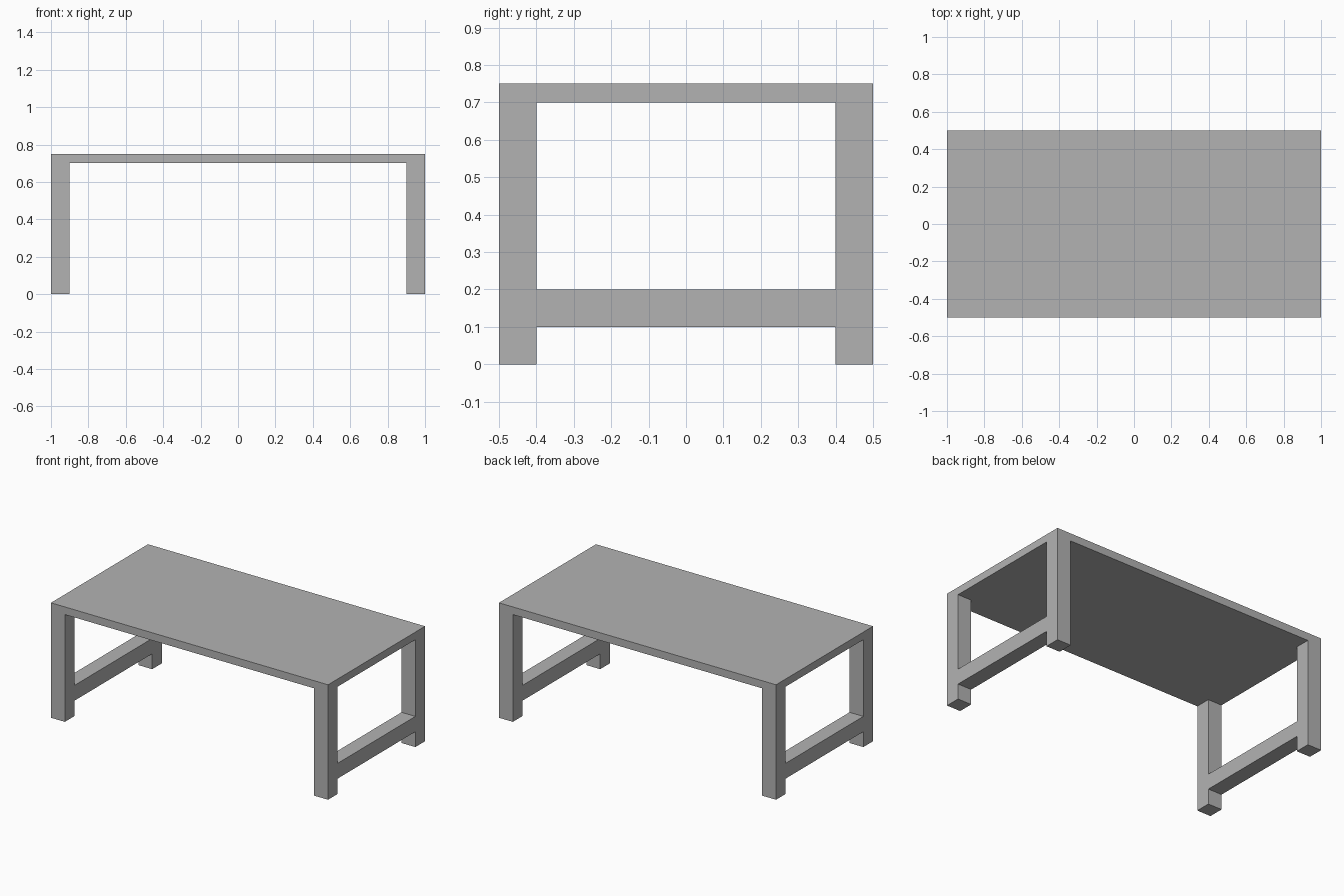
import bpy

cube = bpy.data.objects.get("Cube")
if cube:
    bpy.data.objects.remove(cube, do_unlink=True)

# Overall dimensions
LENGTH, DEPTH, HEIGHT = 2.0, 1.0, 0.75
TOP = 0.05      # tabletop thickness
POST = 0.1      # leg and stretcher thickness
RAIL_Z = 0.15   # stretcher centre height

grey = bpy.data.materials.new("plain_grey")
grey.use_nodes = True
colour = (0.45, 0.45, 0.45, 1)
grey.diffuse_color = colour
grey.node_tree.nodes["Principled BSDF"].inputs["Base Color"].default_value = colour


def box(name, size, centre):
    bpy.ops.mesh.primitive_cube_add(size=1, location=centre)
    obj = bpy.context.object
    obj.name = name
    obj.scale = size
    bpy.ops.object.transform_apply(location=False, rotation=False, scale=True)
    obj.data.materials.append(grey)
    return obj


# Tabletop slab
box("tabletop", (LENGTH, DEPTH, TOP), (0, 0, HEIGHT - TOP / 2))

# End frames: two legs joined by a low stretcher, flush with the tabletop edges
leg_height = HEIGHT - TOP
for side, sx in (("left", 1), ("right", -1)):
    x = sx * (LENGTH - POST) / 2
    for end, sy in (("front", -1), ("back", 1)):
        y = sy * (DEPTH - POST) / 2
        box(f"{end}_{side}_leg", (POST, POST, leg_height), (x, y, leg_height / 2))
    box(f"{side}_stretcher", (POST, DEPTH - 2 * POST, POST), (x, 0, RAIL_Z))
